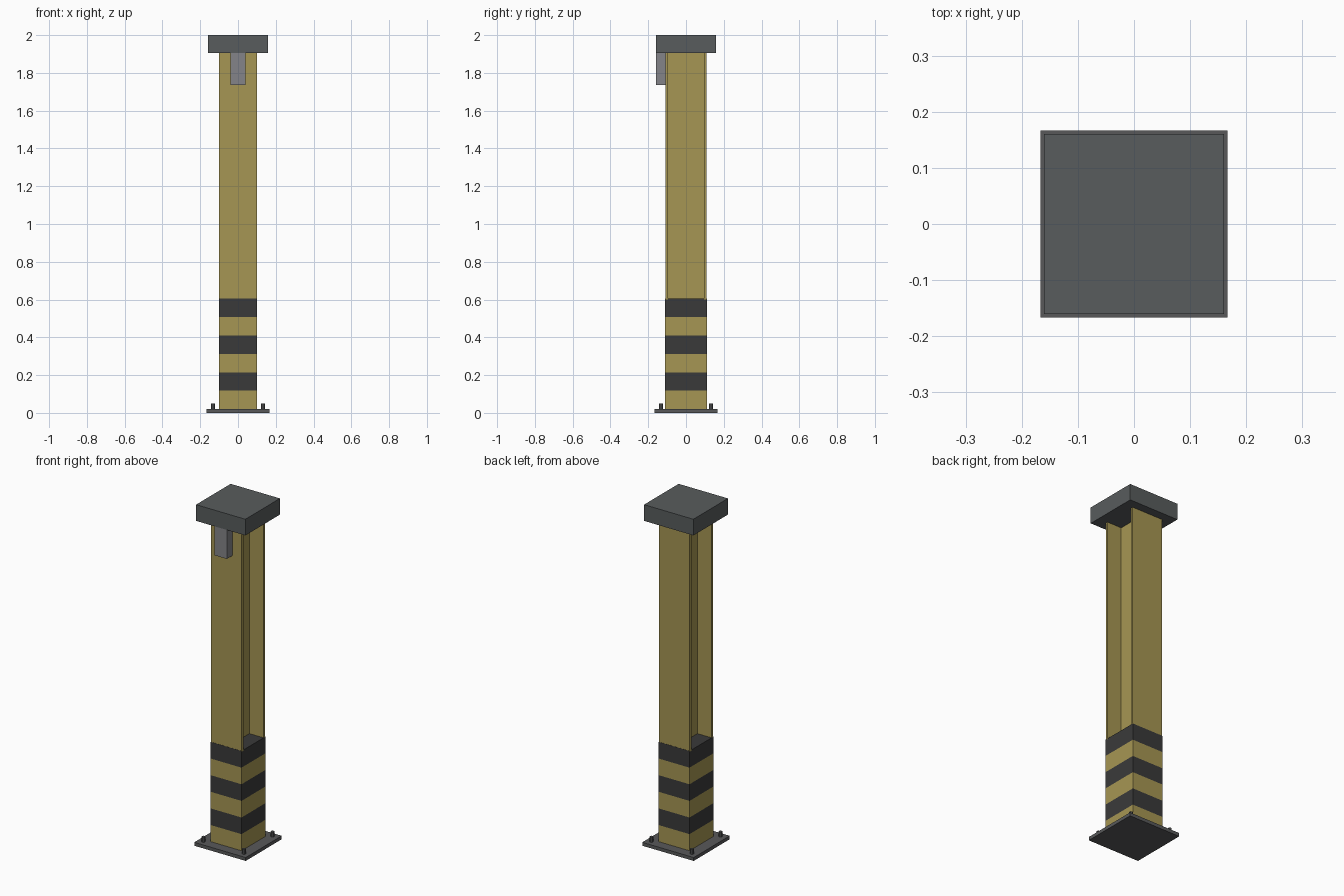
import bpy, bmesh, math

if "Cube" in bpy.data.objects:
    bpy.data.objects.remove(bpy.data.objects["Cube"])


def material(name, srgb):
    # flat colour given as 0-255 display values, stored linear
    lin = [((c / 255 + 0.055) / 1.055) ** 2.4 for c in srgb]
    m = bpy.data.materials.new(name)
    m.diffuse_color = (*lin, 1)
    m.use_nodes = True
    m.node_tree.nodes["Principled BSDF"].inputs["Base Color"].default_value = m.diffuse_color
    return m


YELLOW = material("faded_yellow_paint", (166, 150, 83))
BLACK = material("black_stripe", (58, 58, 58))
CAP = material("dark_grey_cap", (88, 92, 93))
PLATE = material("plate_steel", (88, 89, 90))
STEEL = material("light_grey_steel", (132, 132, 136))


def finish(name, bm, *mats):
    bmesh.ops.recalc_face_normals(bm, faces=bm.faces)
    me = bpy.data.meshes.new(name)
    bm.to_mesh(me)
    bm.free()
    for m in mats:
        me.materials.append(m)
    ob = bpy.data.objects.new(name, me)
    bpy.context.collection.objects.link(ob)
    return ob


def box_mesh(lo, hi):
    bm = bmesh.new()
    bmesh.ops.create_cube(bm, size=1)
    for v in bm.verts:
        v.co = [(a + b) / 2 + c * (b - a) for a, b, c in zip(lo, hi, v.co)]
    return bm


def box(name, lo, hi, mat):
    return finish(name, box_mesh(lo, hi), mat)


# base plate with four anchor bolts
box("base_plate", (-0.167, -0.167, 0), (0.167, 0.167, 0.02), PLATE)
for sx in (-1, 1):
    for sy in (-1, 1):
        bm = bmesh.new()
        bmesh.ops.create_cone(bm, cap_ends=True, segments=8,
                              radius1=0.01, radius2=0.01, depth=0.035)
        bmesh.ops.translate(bm, verts=bm.verts,
                            vec=(sx * 0.132, sy * 0.132, 0.0325))
        finish("anchor_bolt", bm, PLATE)

# I-beam column: one H profile extruded upwards
W, D, F, T = 0.1, 0.109, 0.094, 0.008
profile = [(-W, -D), (W, -D), (W, -F), (T, -F), (T, F), (W, F),
           (W, D), (-W, D), (-W, F), (-T, F), (-T, -F), (-W, -F)]
bm = bmesh.new()
face = bm.faces.new([bm.verts.new((x, y, 0.6)) for x, y in profile])
ext = bmesh.ops.extrude_face_region(bm, geom=[face])
bmesh.ops.translate(bm, vec=(0, 0, 1.305),
                    verts=[v for v in ext["geom"] if isinstance(v, bmesh.types.BMVert)])
finish("beam_column", bm, YELLOW)

# solid lower guard, cut into six bands of alternating colour
Z0, STEP = 0.02, 0.0975
bm = box_mesh((-0.1, -0.11, Z0), (0.1, 0.11, Z0 + 6 * STEP))
for i in range(1, 6):
    bmesh.ops.bisect_plane(bm, geom=bm.verts[:] + bm.edges[:] + bm.faces[:],
                           plane_co=(0, 0, Z0 + i * STEP), plane_no=(0, 0, 1))
for f in bm.faces:
    band = int((f.calc_center_median().z - Z0 - 1e-4) / STEP)
    f.material_index = band % 2
finish("striped_guard", bm, YELLOW, BLACK)

# top cap and the front bracket hanging under it
box("top_cap", (-0.16, -0.16, 1.905), (0.16, 0.16, 2.0), CAP)
box("front_bracket", (-0.04, -0.16, 1.735), (0.04, -0.108, 1.905), STEEL)
